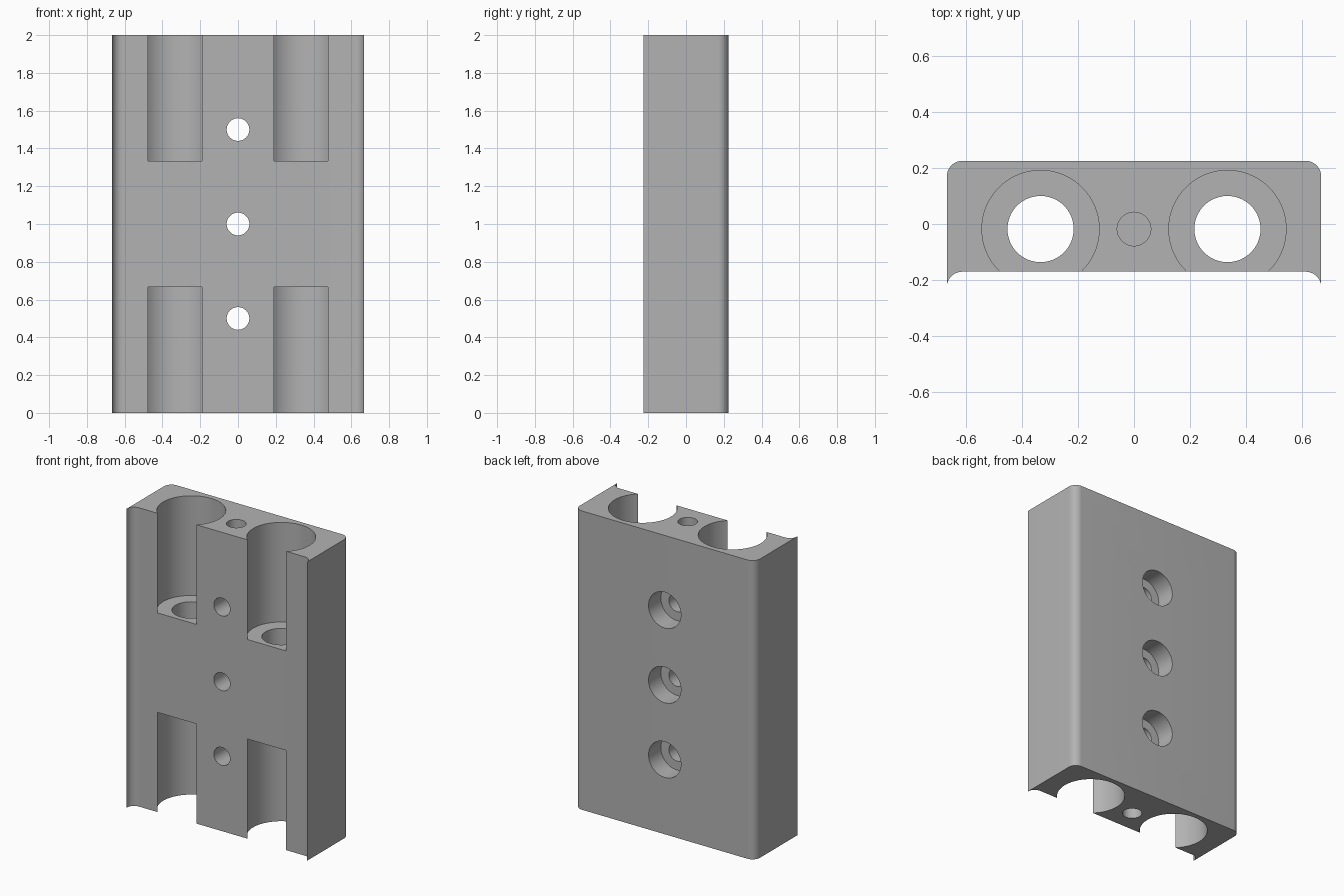
import bpy, bmesh, math
from mathutils import Matrix

cube = bpy.data.objects.get("Cube")
if cube:
    bpy.data.objects.remove(cube, do_unlink=True)

HALF_W, HALF_D, HEIGHT = 0.667, 0.225, 2.0
R = 0.055            # corner and lip radius
BORE_X, BORE_Y = 0.333, -0.018

grey = bpy.data.materials.new("plain grey")
grey.use_nodes = True
colour = (0.45, 0.45, 0.45, 1)
grey.diffuse_color = colour
grey.node_tree.nodes["Principled BSDF"].inputs["Base Color"].default_value = colour


def make_object(name, bm):
    bmesh.ops.recalc_face_normals(bm, faces=bm.faces)
    mesh = bpy.data.meshes.new(name)
    bm.to_mesh(mesh)
    bm.free()
    mesh.materials.append(grey)
    obj = bpy.data.objects.new(name, mesh)
    bpy.context.collection.objects.link(obj)
    return obj


def arc(cx, cy, start, end, steps=10):
    angles = [math.radians(start + (end - start) * i / steps) for i in range(steps + 1)]
    return [(cx + R * math.cos(a), cy + R * math.sin(a)) for a in angles]


# Block: rounded back corners, thin hollow-curved lips along the front edges
half = arc(HALF_W - R, -HALF_D, 90, 0) + arc(HALF_W - R, HALF_D - R, 0, 90)
profile = half + [(-x, y) for x, y in reversed(half)]
bm = bmesh.new()
base = bm.faces.new([bm.verts.new((x, y, 0)) for x, y in profile])
top = bmesh.ops.extrude_face_region(bm, geom=[base])["geom"]
bmesh.ops.translate(bm, vec=(0, 0, HEIGHT),
                    verts=[v for v in top if isinstance(v, bmesh.types.BMVert)])
block = make_object("mounting_block", bm)


def drill(radius, start, end, axis, at, segments=64):
    """Cut a round hole from start to end along axis, at the other two coordinates."""
    bm = bmesh.new()
    mid = (start + end) / 2
    if axis == "Z":
        place = Matrix.Translation((at[0], at[1], mid))
    else:
        place = (Matrix.Translation((at[0], mid, at[1]))
                 @ Matrix.Rotation(math.pi / 2, 4, "X"))
    bmesh.ops.create_cone(bm, cap_ends=True, segments=segments, radius1=radius,
                          radius2=radius, depth=abs(end - start), matrix=place)
    cutter = make_object("hole_cutter", bm)
    cutter.hide_render = True
    cut = block.modifiers.new("hole", "BOOLEAN")
    cut.operation, cut.solver, cut.object = "DIFFERENCE", "EXACT", cutter
    bpy.context.view_layer.objects.active = block
    bpy.ops.object.modifier_apply(modifier=cut.name)
    bpy.data.objects.remove(cutter, do_unlink=True)


# Wide open-fronted bores at both ends, joined by narrower through holes
for side in (-1, 1):
    centre = (side * BORE_X, BORE_Y)
    drill(0.209, 1.333, 2.1, "Z", centre, 96)
    drill(0.209, -0.1, 0.667, "Z", centre, 96)
    drill(0.118, 0.5, 1.5, "Z", centre)

# Blind holes in the middle of the two ends
drill(0.06, 1.7, 2.1, "Z", (0, BORE_Y), 48)
drill(0.06, -0.1, 0.3, "Z", (0, BORE_Y), 48)

# Screw holes with counterbores from the back
for z in (0.5, 1.0, 1.5):
    drill(0.06, -0.4, 0.4, "Y", (0, z), 48)
    drill(0.12, 0.095, 0.4, "Y", (0, z))

bpy.ops.object.select_all(action="DESELECT")
block.select_set(True)
bpy.context.view_layer.objects.active = block
bpy.ops.object.shade_smooth_by_angle(angle=math.radians(30))
